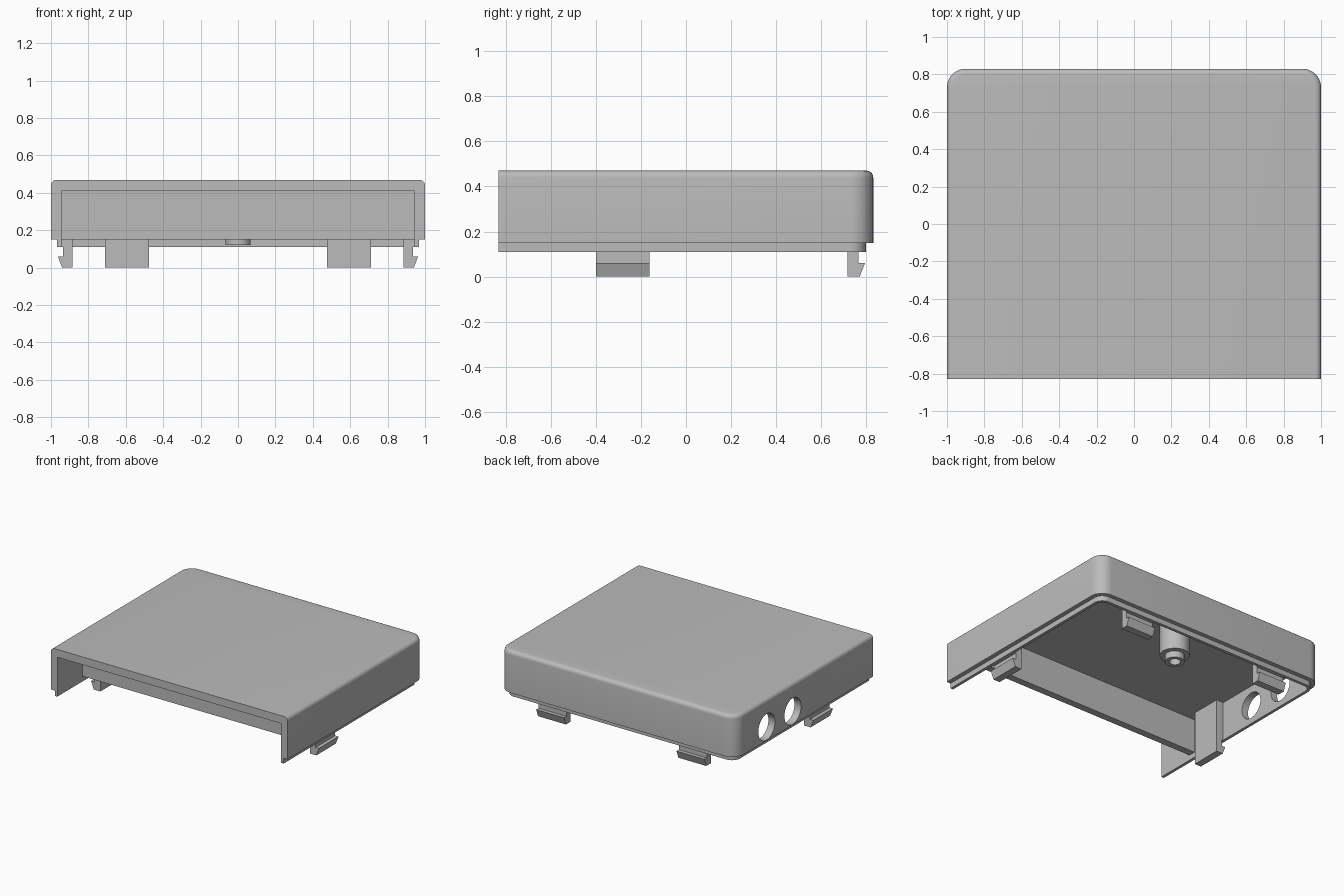
import bpy, bmesh, math
from mathutils import Matrix, Vector

cube = bpy.data.objects.get("Cube")
if cube:
    bpy.data.objects.remove(cube, do_unlink=True)

GREY = (0.5, 0.5, 0.5, 1.0)
mat = bpy.data.materials.new("light grey plastic")
mat.use_nodes = True
mat.diffuse_color = GREY
mat.node_tree.nodes["Principled BSDF"].inputs["Base Color"].default_value = GREY

WALL, CEILING, RIM, LIP = 0.055, 0.41, 0.15, 0.11
INNER_X, INNER_Y = 1 - WALL, 0.83 - WALL


def finish(name, bm):
    bmesh.ops.recalc_face_normals(bm, faces=bm.faces)
    mesh = bpy.data.meshes.new(name)
    bm.to_mesh(mesh)
    bm.free()
    mesh.materials.append(mat)
    ob = bpy.data.objects.new(name, mesh)
    bpy.context.collection.objects.link(ob)
    return ob


def extruded(bm, points, offset):
    """Close a planar outline and sweep it into a solid."""
    face = bm.faces.new([bm.verts.new(p) for p in points])
    ext = bmesh.ops.extrude_face_region(bm, geom=[face])
    moved = [v for v in ext["geom"] if isinstance(v, bmesh.types.BMVert)]
    bmesh.ops.translate(bm, verts=moved, vec=offset)


def tray(name, w, front, back, r, z0, z1, fillet=0):
    """Slab with two rounded back corners and an optional filleted top."""
    arc = [(w - r + r * math.cos(a), back - r + r * math.sin(a))
           for a in (math.pi / 2 * i / 10 for i in range(11))]
    outline = [(w, front)] + arc + [(-x, y) for x, y in reversed(arc)] + [(-w, front)]
    bm = bmesh.new()
    extruded(bm, [(x, y, z0) for x, y in outline], (0, 0, z1 - z0))
    if fillet:
        rim = [e for e in bm.edges
               if all(abs(v.co.z - z1) < 1e-5 for v in e.verts)
               and not all(abs(v.co.y - front) < 1e-5 for v in e.verts)]
        bmesh.ops.bevel(bm, geom=rim, offset=fillet, segments=5, profile=0.5,
                        affect='EDGES')
    return finish(name, bm)


def cylinder(name, r, depth, centre, axis='Z'):
    turn = Matrix.Rotation(math.pi / 2, 4, 'Y') if axis == 'X' else Matrix()
    bm = bmesh.new()
    bmesh.ops.create_cone(bm, cap_ends=True, segments=40, radius1=r, radius2=r,
                          depth=depth, matrix=Matrix.Translation(centre) @ turn)
    return finish(name, bm)


def select(ob):
    bpy.ops.object.select_all(action='DESELECT')
    ob.select_set(True)
    bpy.context.view_layer.objects.active = ob


def cut(ob, cutter):
    select(ob)
    mod = ob.modifiers.new("cut", 'BOOLEAN')
    mod.operation, mod.solver, mod.object = 'DIFFERENCE', 'EXACT', cutter
    bpy.ops.object.modifier_apply(modifier=mod.name)
    bpy.data.objects.remove(cutter, do_unlink=True)


def cavity():
    return tray("cavity_cutter", INNER_X, -1, INNER_Y, 0.05, 0, CEILING)


# Outer cover, open at the front and below
cover = tray("cover", 1, -0.83, 0.83, 0.1, RIM, 0.47, fillet=0.03)
cut(cover, cavity())

# Thin locating lip under the cover
lip = tray("lip", 0.967, -0.83, 0.797, 0.068, LIP, RIM)
cut(lip, cavity())

# Two round cable holes in one side
for y in (0.455, 0.14):
    cut(cover, cylinder("hole_cutter", 0.1, 0.3, (-1, y, 0.255), 'X'))

# Recessed front panel
bm = bmesh.new()
bmesh.ops.create_cube(bm, size=1, matrix=Matrix.Translation((0, -0.5, (RIM + CEILING) / 2))
                      @ Matrix.Diagonal((2 * INNER_X, 0.055, CEILING - RIM, 1)))
panel = finish("front_panel", bm)

# Screw post with a narrower bored tip
post = cylinder("screw_post", 0.105, CEILING - 0.17, (0, 0.44, (CEILING + 0.17) / 2))
tip = cylinder("post_tip", 0.068, 0.05, (0, 0.44, 0.145))
for part in (post, tip):
    cut(part, cylinder("bore_cutter", 0.04, 0.4, (0, 0.44, 0.1)))

# Snap clips: (inward offset from the wall, height) profile with a barb at the foot
CLIP = [(0.06, 0), (0.06, CEILING), (0, CEILING), (0, LIP),
        (0.01, LIP), (0.01, 0.06), (-0.018, 0.06), (0.005, 0)]


def clip(name, wall, along, outward):
    out = Vector(outward)
    side = Vector((-out.y, out.x, 0))
    start = out * wall + side * (along - 0.118)
    bm = bmesh.new()
    extruded(bm, [start - out * d + Vector((0, 0, z)) for d, z in CLIP], side * 0.236)
    return finish(name, bm)


clips = [clip("left_clip", INNER_X, -0.28, (1, 0, 0)),
         clip("right_clip", INNER_X, 0.28, (-1, 0, 0)),
         clip("back_left_clip", INNER_Y, -0.593, (0, 1, 0)),
         clip("back_right_clip", INNER_Y, 0.593, (0, 1, 0))]

for ob in [cover, lip, panel, post, tip] + clips:
    select(ob)
    bpy.ops.object.shade_smooth_by_angle(angle=math.radians(30))
